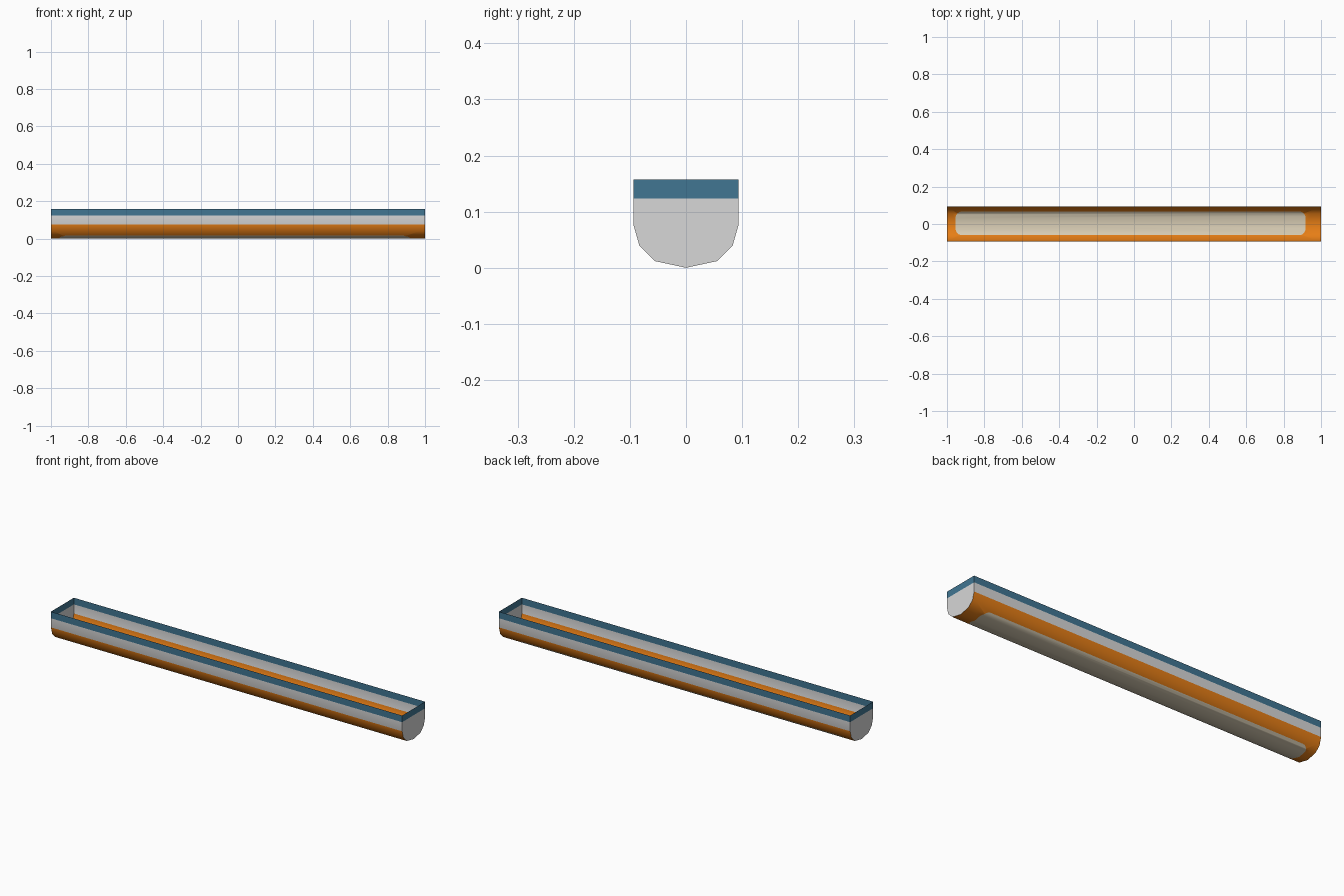
import bpy, bmesh, math

if "Cube" in bpy.data.objects:
    bpy.data.objects.remove(bpy.data.objects["Cube"])

# Half cross-section of the round-bottomed trough (y, z)
HALF = [(0.0, 0.0), (0.056, 0.012), (0.083, 0.039), (0.0935, 0.076)]
W, STRIPE, TOP = 0.0935, 0.123, 0.157
X0, X1, Y0, Y1, R = -0.954, 0.917, -0.06, 0.067, 0.035   # painted bottom patch


def material(name, rgb):
    m = bpy.data.materials.new(name)
    m.diffuse_color = (*rgb, 1)
    m.use_nodes = True
    m.node_tree.nodes["Principled BSDF"].inputs["Base Color"].default_value = m.diffuse_color
    return m


def height(y):
    y = abs(y)
    for (ya, za), (yb, zb) in zip(HALF, HALF[1:]):
        if y <= yb + 1e-6:
            return za + (zb - za) * (y - ya) / (yb - ya)
    return HALF[-1][1]


ORANGE, TAN, WHITE, BLUE = range(4)
bm = bmesh.new()


def face(points, mat):
    f = bm.faces.new([bm.verts.new(p) for p in points])
    f.material_index = mat


# Bottom laid out flat: rounded tan patch surrounded by orange
corners = [(1, 1), (-1, 1), (-1, -1), (1, -1)]
arcs = []
for i, (sx, sy) in enumerate(corners):
    cx = X1 - R if sx > 0 else X0 + R
    cy = Y1 - R if sy > 0 else Y0 + R
    arcs.append([(cx + R * math.cos(a), cy + R * math.sin(a), 0)
                 for a in (math.pi / 2 * (i + k / 6) for k in range(7))])
face([p for arc in arcs for p in arc], TAN)
for i, (sx, sy) in enumerate(corners):
    outer = (sx, sy * W, 0)
    nx, ny = corners[(i + 1) % 4]
    for a, b in zip(arcs[i], arcs[i][1:]):
        face([outer, b, a], ORANGE)
    face([outer, (nx, ny * W, 0), arcs[(i + 1) % 4][0], arcs[i][-1]], ORANGE)
bmesh.ops.remove_doubles(bm, verts=bm.verts[:], dist=1e-5)

# Crease it lengthwise and bend it to the cross-section
for y in (-0.083, -0.056, 0, 0.056, 0.083):
    bmesh.ops.bisect_plane(bm, geom=bm.verts[:] + bm.edges[:] + bm.faces[:],
                           plane_co=(0, y, 0), plane_no=(0, 1, 0), dist=1e-6)
for v in bm.verts:
    v.co.z = height(v.co.y)

# Side walls with a white band and a blue rim band
for s in (-1, 1):
    for z0, z1, mat in ((HALF[-1][1], STRIPE, WHITE), (STRIPE, TOP, BLUE)):
        face([(-1, s * W, z0), (1, s * W, z0), (1, s * W, z1), (-1, s * W, z1)], mat)

# End plates
section = [(-y, z) for y, z in reversed(HALF)] + HALF[1:]
for x in (-1, 1):
    face([(x, -W, STRIPE)] + [(x, y, z) for y, z in section] + [(x, W, STRIPE)], WHITE)
    face([(x, -W, STRIPE), (x, W, STRIPE), (x, W, TOP), (x, -W, TOP)], BLUE)

bmesh.ops.remove_doubles(bm, verts=bm.verts[:], dist=1e-5)
bmesh.ops.recalc_face_normals(bm, faces=bm.faces[:])
# Make sure the open shell faces outward
if sum(f.normal.z * f.calc_area() for f in bm.faces) > 0:
    bmesh.ops.reverse_faces(bm, faces=bm.faces[:])

mesh = bpy.data.meshes.new("trough_hull")
bm.to_mesh(mesh)
bm.free()
hull = bpy.data.objects.new("trough_hull", mesh)
bpy.context.collection.objects.link(hull)
for name, rgb in (("orange", (0.80, 0.21, 0.008)), ("tan", (0.68, 0.60, 0.45)),
                  ("white", (0.68, 0.68, 0.68)), ("blue", (0.052, 0.18, 0.29))):
    mesh.materials.append(material(name, rgb))

# Smooth along the rounded bottom, sharp at the ends
bpy.context.view_layer.objects.active = hull
hull.select_set(True)
bpy.ops.object.shade_smooth_by_angle(angle=math.radians(40))
